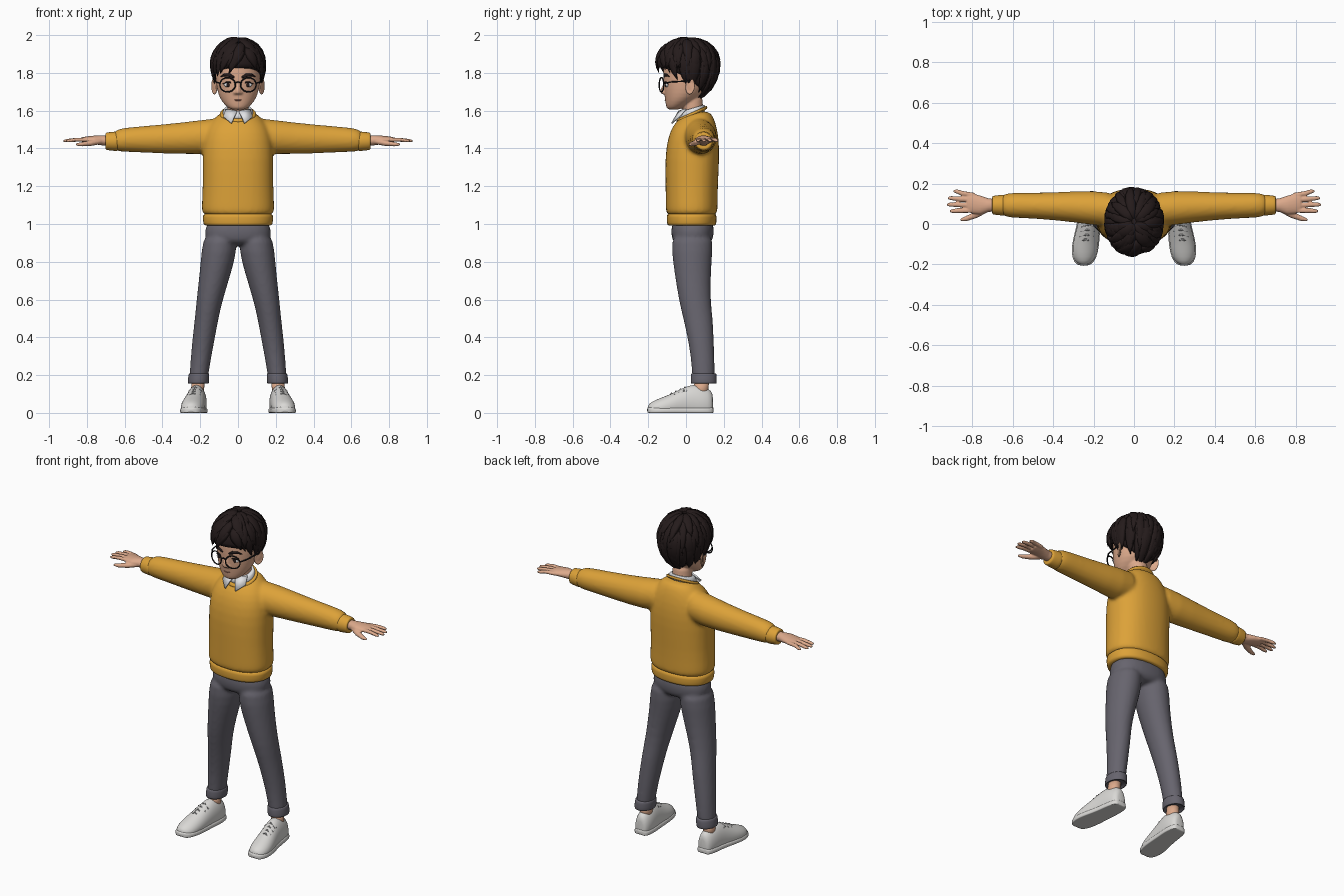
import bpy, bmesh, math, random
from mathutils import Vector as V

random.seed(4)
if "Cube" in bpy.data.objects:
    bpy.data.objects.remove(bpy.data.objects["Cube"])


def material(name, *rgb):
    m = bpy.data.materials.new(name)
    m.use_nodes = True
    m.diffuse_color = (*rgb, 1)
    bsdf = m.node_tree.nodes["Principled BSDF"]
    bsdf.inputs["Base Color"].default_value = (*rgb, 1)
    bsdf.inputs["Roughness"].default_value = 0.8
    return m


mustard = material("mustard knit", 0.72, 0.36, 0.04)
grey = material("grey cloth", 0.135, 0.128, 0.155)
skin = material("skin", 0.72, 0.40, 0.26)
dark = material("dark brown hair", 0.018, 0.011, 0.011)
white = material("white cotton", 0.75, 0.76, 0.78)
shoe_white = material("off white leather", 0.70, 0.69, 0.67)
lace_grey = material("light grey lace", 0.42, 0.42, 0.42)
black = material("black frame", 0.012, 0.012, 0.014)
lip = material("lip", 0.42, 0.17, 0.12)


# ---- helpers ----
def loft(bm, rings, n=20, power=2.0):
    """Closed skin through rings given as (centre, u axis, v axis)."""
    rows = []
    for c, u, v in rings:
        row = []
        for i in range(n):
            a = math.tau * i / n
            x, y = [math.copysign(abs(k) ** (2 / power), k) for k in (math.cos(a), math.sin(a))]
            row.append(bm.verts.new(V(c) + V(u) * x + V(v) * y))
        rows.append(row)
    for a, b in zip(rows, rows[1:]):
        for i in range(n):
            j = (i + 1) % n
            bm.faces.new((a[i], a[j], b[j], b[i]))
    bm.faces.new(rows[0])
    bm.faces.new(rows[-1])


def upright(bm, table, slope=0, **kw):
    """Loft of level rings: z, centre x, centre y, half width, half depth."""
    loft(bm, [((x, y, z), (rx, 0, 0), (0, ry, ry * slope)) for z, x, y, rx, ry in table], **kw)


def sweep(bm, pts, radii, normals=(0, 0, 1), flat=1.0, n=8):
    """Tapered strand along points, flattened along the normal."""
    pts = [V(p) for p in pts]
    rings = []
    for i, (p, r) in enumerate(zip(pts, radii)):
        t = (pts[min(i + 1, len(pts) - 1)] - pts[max(i - 1, 0)]).normalized()
        nor = V(normals[i] if isinstance(normals, list) else normals)
        side = t.cross(nor).normalized()
        rings.append((p, side * r, side.cross(t) * r * flat))
    loft(bm, rings, n)


def ball(bm, centre, size):
    made = bmesh.ops.create_uvsphere(bm, u_segments=16, v_segments=10, radius=1)["verts"]
    for v in made:
        v.co = V(centre) + V(a * b for a, b in zip(v.co, size))


def finish(name, bm, mat, mirror=False, subsurf=0, voxel=0, smooth=2):
    bmesh.ops.recalc_face_normals(bm, faces=bm.faces)
    me = bpy.data.meshes.new(name)
    bm.to_mesh(me)
    bm.free()
    me.materials.append(mat)
    me.shade_smooth()
    ob = bpy.data.objects.new(name, me)
    bpy.context.scene.collection.objects.link(ob)
    if mirror:
        mod = ob.modifiers.new("mirror", "MIRROR")
        mod.use_mirror_merge = False
    if subsurf:
        mod = ob.modifiers.new("subsurf", "SUBSURF")
        mod.levels = mod.render_levels = subsurf
    if voxel:
        mod = ob.modifiers.new("blend", "REMESH")
        mod.mode, mod.voxel_size, mod.use_smooth_shade = "VOXEL", voxel, True
        mod = ob.modifiers.new("relax", "SMOOTH")
        mod.factor, mod.iterations = 0.5, smooth
    return ob


# ---- sweater: body and sleeves blended together ----
bm = bmesh.new()
upright(bm, [(1.04, 0, .03, .175, .125), (1.06, 0, .03, .192, .137), (1.09, 0, .03, .194, .138),
             (1.2, 0, .03, .187, .139), (1.35, 0, .033, .19, .145), (1.45, 0, .038, .185, .137),
             (1.52, 0, .045, .16, .117), (1.565, 0, .058, .12, .088), (1.6, 0, .07, .085, .055)],
        n=24, power=2.3)
for s in (1, -1):
    loft(bm, [((s * x, y, z), (0, ry, 0), (0, 0, rz)) for x, y, z, ry, rz in (
        (.05, .06, 1.475, .09, .10), (.2, .082, 1.458, .087, .091), (.4, .088, 1.45, .068, .078),
        (.56, .092, 1.447, .063, .067), (.62, .093, 1.445, .062, .063), (.645, .093, 1.442, .052, .054),
        (.66, .093, 1.44, .045, .045))])
finish("sweater", bm, mustard, subsurf=1, voxel=.011, smooth=4)

bm = bmesh.new()
upright(bm, [(.99, 0, .03, .168, .12), (.993, 0, .03, .183, .13), (1.02, 0, .03, .186, .132),
             (1.05, 0, .03, .187, .132), (1.06, 0, .03, .175, .122)], n=32, power=2.3)
finish("sweater_hem", bm, mustard, subsurf=1)

bm = bmesh.new()
loft(bm, [((x, .093, 1.438), (0, r, 0), (0, 0, r)) for x, r in
          ((.63, .05), (.64, .053), (.67, .05), (.695, .047), (.702, .044), (.7, .03))])
finish("sleeve_cuff", bm, mustard, mirror=True, subsurf=1)

bm = bmesh.new()
upright(bm, [(1.565, 0, .03, .1, .085), (1.585, 0, .032, .098, .083), (1.595, 0, .034, .088, .073),
             (1.585, 0, .034, .08, .066)], slope=.45, n=28)
finish("neck_rib", bm, mustard, subsurf=1)

# ---- shirt collar ----
bm = bmesh.new()
upright(bm, [(1.56, 0, .03, .088, .074), (1.6, 0, .032, .08, .07), (1.616, 0, .036, .071, .063),
             (1.612, 0, .036, .062, .055)], slope=.3, n=28)
finish("shirt_collar", bm, white, subsurf=1)

bm = bmesh.new()
bm.faces.new([bm.verts.new(p) for p in ((.006, -.04, 1.6), (.066, -.004, 1.61),
                                        (.078, -.04, 1.57), (.036, -.078, 1.535))])
flap = finish("collar_point", bm, white, mirror=True)
flap.modifiers.new("thickness", "SOLIDIFY").thickness = .008

# ---- trousers: hips and legs blended together ----
bm = bmesh.new()
upright(bm, [(1.03, 0, .035, .168, .112), (.96, 0, .035, .178, .115), (.91, 0, .034, .176, .11),
             (.885, 0, .034, .12, .075)], power=2.3)
for s in (1, -1):
    upright(bm, [(z, s * x, y, rx, ry) for z, x, y, rx, ry in (
        (.97, .09, .035, .088, .112), (.85, .101, .032, .094, .109), (.75, .118, .035, .085, .098),
        (.6, .15, .045, .07, .085), (.5, .166, .064, .063, .079), (.4, .181, .077, .06, .07),
        (.3, .195, .088, .055, .063), (.2, .207, .092, .05, .06), (.17, .209, .092, .049, .059))])
finish("trousers", bm, grey, subsurf=1, voxel=.01, smooth=3)

bm = bmesh.new()
upright(bm, [(.17, .21, .094, .045, .055), (.152, .21, .094, .053, .066), (.158, .21, .094, .058, .071),
             (.2, .207, .094, .056, .069), (.212, .206, .094, .054, .066), (.208, .206, .094, .044, .055)])
finish("trouser_turn_up", bm, grey, mirror=True, subsurf=1)

bm = bmesh.new()
upright(bm, [(.08, .217, .075, .035, .04), (.18, .21, .085, .034, .038)])
finish("ankle", bm, skin, mirror=True)

# ---- shoes ----
last = [(.143, .213, .02, .085), (.137, .213, .04, .12), (.09, .215, .052, .14), (.04, .219, .053, .155),
        (-.02, .227, .056, .132), (-.08, .237, .063, .1), (-.14, .244, .063, .078),
        (-.185, .247, .047, .058), (-.203, .248, .02, .04)]


def shoe(name, mat, rings, power):
    bm = bmesh.new()
    loft(bm, [((x, y, h * .35), (w, 0, 0), (0, 0, h * .65)) for y, x, w, h in rings], power=power)
    for v in bm.verts:
        v.co.z = max(v.co.z, 0)
    finish(name, bm, mat, mirror=True, subsurf=1)


shoe("shoe_upper", shoe_white, last, 2.0)
shoe("shoe_sole", shoe_white, [(y * 1.02, x, w + .004, .032) for y, x, w, h in last], 3.5)
bm = bmesh.new()
for i in range(4):
    y, z = -.005 - .024 * i, .134 - .0105 * i
    x = .226 + .004 * i
    for k in (1, -1):
        sweep(bm, [(x - .034, y + .008 * k, z - .02), (x, y, z + .003), (x + .034, y - .008 * k, z - .02)],
              [.004] * 3, n=6)
finish("shoe_lace", bm, lace_grey, mirror=True)

# ---- hands ----
bm = bmesh.new()
loft(bm, [((x, y, z), (0, ry, 0), (0, 0, rz)) for x, y, z, ry, rz in (
    (.68, .093, 1.44, .03, .027), (.72, .093, 1.443, .034, .027), (.76, .094, 1.445, .047, .023),
    (.8, .102, 1.446, .05, .018), (.825, .106, 1.446, .045, .013))])
for y0, x1, y1 in ((.142, .893, .162), (.118, .92, .128), (.093, .925, .096), (.068, .91, .064)):
    sweep(bm, [(.79, y0, 1.446), (.85, (y0 + y1) / 2, 1.447), (x1 - .015, y1, 1.441), (x1, y1, 1.439)],
          [.013, .0125, .011, .006], flat=.85)
sweep(bm, [(.73, .075, 1.438), (.78, .046, 1.428), (.83, .026, 1.422), (.858, .02, 1.421)],
      [.018, .017, .013, .007], flat=.9)
finish("hand", bm, skin, mirror=True, voxel=.0045, smooth=2)

# ---- head, nose, neck and ears ----
bm = bmesh.new()
upright(bm, [(1.604, 0, -.068, .03, .025), (1.615, 0, -.06, .055, .045), (1.65, 0, -.034, .088, .076),
             (1.69, 0, -.012, .107, .104), (1.74, 0, -.004, .116, .117), (1.8, 0, .005, .121, .128),
             (1.87, 0, .01, .118, .13), (1.93, 0, .01, .08, .09)], n=24)
upright(bm, [(1.54, 0, .04, .058, .056), (1.62, 0, .036, .055, .054), (1.7, 0, .03, .06, .06)])
sweep(bm, [(0, -.104, 1.75), (0, -.118, 1.72), (0, -.126, 1.7), (0, -.115, 1.688)],
      [.011, .013, .016, .014], normals=(0, -1, 0))
for s in (1, -1):
    ball(bm, (s * .014, -.117, 1.696), (.01, .011, .009))
finish("head", bm, skin, subsurf=1, voxel=.006, smooth=3)

bm = bmesh.new()
ball(bm, (0, 0, 0), (.012, .026, .042))
for v in bm.verts:
    dish = .007 if v.co.x > .008 else 0
    v.co = V((.126 + v.co.x - dish + v.co.y * .5, .022 + v.co.y, 1.728 + v.co.z + v.co.y * .2))
finish("ear", bm, skin, mirror=True, subsurf=1)

# ---- face details ----
for name, mat, y, size in (("eye_white", white, -.1, (.022, .009, .013)),
                           ("iris", dark, -.107, (.0105, .004, .012))):
    bm = bmesh.new()
    ball(bm, (.052, y, 1.737), size)
    finish(name, bm, mat, mirror=True)
bm = bmesh.new()
sweep(bm, [(.026, -.106, 1.741), (.042, -.112, 1.75), (.062, -.107, 1.75), (.08, -.094, 1.741)],
      [.002, .004, .004, .002], n=6)
sweep(bm, [(.02, -.117, 1.776), (.045, -.116, 1.788), (.07, -.105, 1.79), (.092, -.087, 1.78)],
      [.006, .009, .008, .002], normals=(0, -1, 0), flat=.5)
finish("brow_and_lash", bm, dark, mirror=True)
bm = bmesh.new()
sweep(bm, [(-.03, -.1, 1.66), (-.012, -.108, 1.655), (.012, -.108, 1.655), (.03, -.1, 1.662)],
      [.002, .005, .005, .002], flat=.7)
finish("mouth", bm, lip)

# ---- glasses ----
bm = bmesh.new()
rim = [(.055 + .041 * math.cos(a), -.13 + .012 * math.cos(a), 1.737 + .038 * math.sin(a))
       for a in (math.tau * i / 28 for i in range(29))]
sweep(bm, rim, [.0038] * 29, normals=(0, 1, 0), n=6)
sweep(bm, [(0, -.141, 1.752), (.016, -.14, 1.748)], [.0036] * 2, n=6)
sweep(bm, [(.095, -.118, 1.745), (.118, -.08, 1.752), (.127, .01, 1.757), (.124, .045, 1.74)],
      [.004] * 4, n=6)
finish("glasses", bm, black, mirror=True)


# ---- hair: closed cap with flat tapered locks over it ----
def hair_end(phi):
    return math.radians(96 + 58 * ((1 - math.cos(phi)) / 2) ** 1.6)


def scalp(phi, theta, scale=1.0):
    """Point on the hair; phi turns from the front, theta runs down from the crown."""
    low = .19 if theta > math.pi / 2 else .134
    d = V((math.sin(phi) * math.sin(theta) * .137, -math.cos(phi) * math.sin(theta) * .163,
           math.cos(theta) * low))
    return V((0, .01, 1.85)) + d * scale


bm = bmesh.new()
cols, rows = 40, 14
grid = [[bm.verts.new(scalp(math.tau * i / cols, hair_end(math.tau * i / cols) * max(j, .05) / rows))
         for i in range(cols)] for j in range(rows + 1)]
inner = bm.verts.new((0, .03, 1.8))
for i in range(cols):
    k = (i + 1) % cols
    for a, b in zip(grid, grid[1:]):
        bm.faces.new((a[i], a[k], b[k], b[i]))
    bm.faces.new((grid[-1][i], grid[-1][k], inner))
bm.faces.new(grid[0])
finish("hair_cap", bm, dark)

bm = bmesh.new()
profile = (.35, .85, 1, .9, .6, .03)
for start, stop, count in ((.04, .5, 11), (.15, .75, 18), (.35, .93, 24), (.55, 1.06, 30)):
    for i in range(count):
        phi0 = math.tau * (i + random.uniform(-.3, .3)) / count
        front = max(0, math.cos(phi0))
        # the fringe sweeps sideways from a parting on the left
        turn = (-.5 if math.sin(phi0) < .25 else .35) * front + random.uniform(-.2, .2)
        end = stop + random.uniform(-.05, .05)
        lift = random.uniform(.01, .08)
        pts, normals = [], []
        for j in range(6):
            t = j / 5
            phi = phi0 + turn * t
            theta = hair_end(phi) * (start + (end - start) * t)
            p = scalp(phi, theta, 1.0 + lift * t ** 2)
            pts.append(p)
            normals.append((p - V((0, .01, 1.84))).normalized())
        w = random.uniform(.021, .031)
        sweep(bm, pts, [w * k for k in profile], normals, flat=.42, n=6)
finish("hair_locks", bm, dark)
